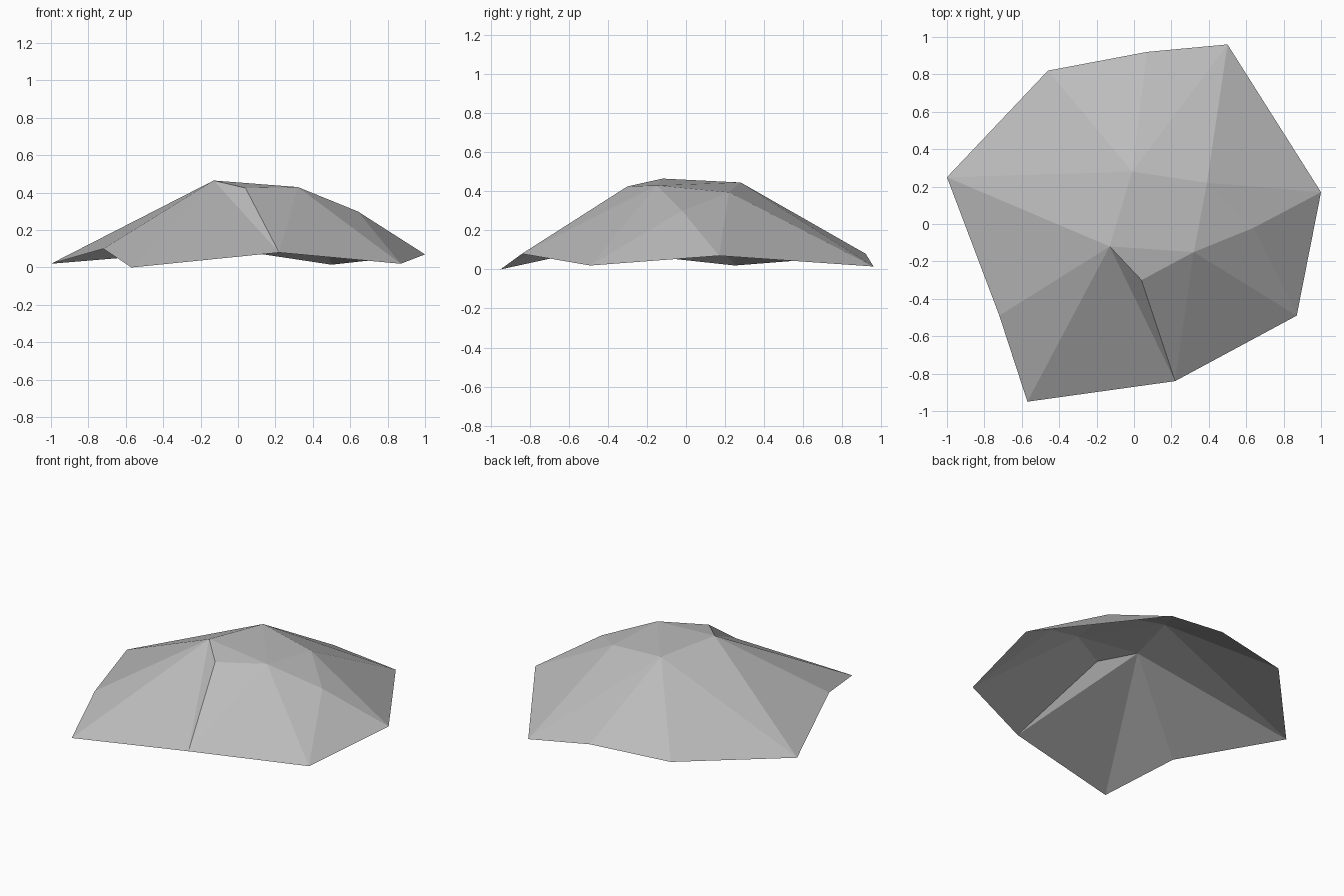
import bpy
import bmesh

# Remove the default cube only
default_cube = bpy.data.objects.get("Cube")
if default_cube:
    bpy.data.objects.remove(default_cube, do_unlink=True)


def flat_material(name, colour):
    mat = bpy.data.materials.new(name)
    mat.use_nodes = True
    mat.diffuse_color = colour
    mat.node_tree.nodes["Principled BSDF"].inputs["Base Color"].default_value = colour
    return mat


# Uneven ground rim of the rock
rim = {
    "west": (-1, 0.25, 0.02),
    "southwest": (-0.72, -0.49, 0.1),
    "front_tip": (-0.57, -0.95, 0),
    "front": (0.22, -0.84, 0.08),
    "southeast": (0.87, -0.49, 0.02),
    "east": (1, 0.17, 0.07),
    "northeast": (0.5, 0.96, 0.015),
    "north": (0.07, 0.92, 0.08),
    "northwest": (-0.46, 0.82, 0.065),
}

# Raised points of the crown
crown = {
    "peak": (-0.13, -0.12, 0.465),
    "overhang": (0.04, -0.3, 0.425),
    "ridge": (0.32, -0.15, 0.43),
    "back_top": (-0.01, 0.28, 0.445),
    "shoulder": (0.39, 0.22, 0.395),
    "spur": (0.64, -0.02, 0.3),
}

# Triangle fans: each centre with its neighbours, counterclockwise from above
fans = [
    ("back_top", "ridge shoulder northeast north northwest west peak ridge"),
    ("peak", "west southwest front_tip front overhang ridge"),
    ("ridge", "overhang front southeast spur shoulder"),
    ("spur", "southeast east shoulder"),
    ("shoulder", "east northeast"),
]

# Faceted open shell
bm = bmesh.new()
points = {name: bm.verts.new(co) for name, co in (rim | crown).items()}
for centre, ring in fans:
    names = ring.split()
    for start, end in zip(names, names[1:]):
        face = bm.faces.new([points[centre], points[start], points[end]])
        face.smooth = False

mesh = bpy.data.meshes.new("rock_shell")
bm.to_mesh(mesh)
bm.free()
mesh.materials.append(flat_material("stone grey", (0.5, 0.5, 0.5, 1)))
rock = bpy.data.objects.new("rock_shell", mesh)
bpy.context.collection.objects.link(rock)
